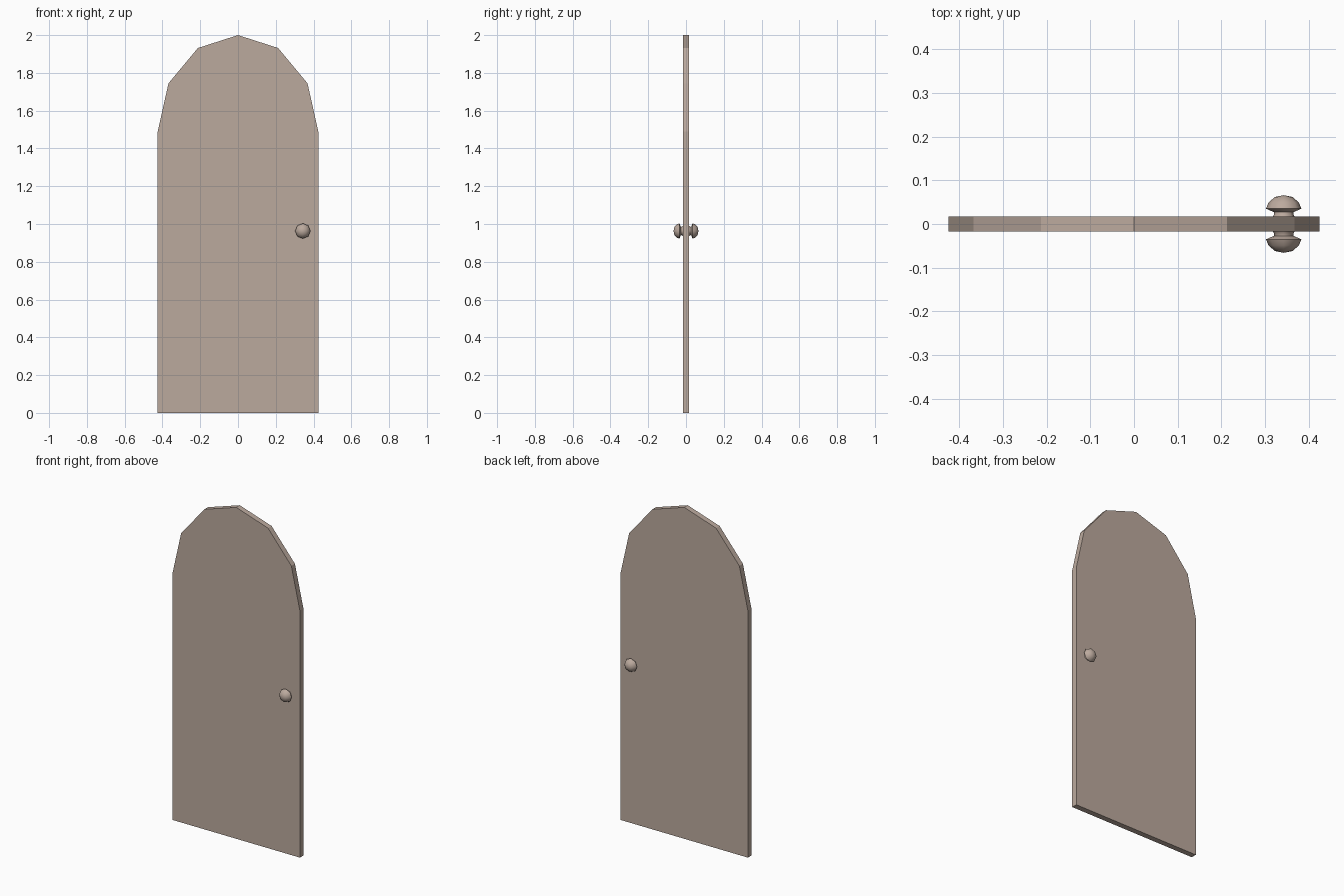
import bpy, bmesh, math
from mathutils import Vector

if "Cube" in bpy.data.objects:
    bpy.data.objects.remove(bpy.data.objects["Cube"])

mat = bpy.data.materials.new("pale_taupe")
mat.diffuse_color = (0.50, 0.40, 0.34, 1)
mat.use_nodes = True
mat.node_tree.nodes["Principled BSDF"].inputs["Base Color"].default_value = mat.diffuse_color


def make_object(name, bm):
    bmesh.ops.recalc_face_normals(bm, faces=bm.faces[:])
    mesh = bpy.data.meshes.new(name)
    bm.to_mesh(mesh)
    bm.free()
    mesh.materials.append(mat)
    obj = bpy.data.objects.new(name, mesh)
    bpy.context.collection.objects.link(obj)
    return obj


# Door slab: straight sides with a six-segment elliptical arch
HALF_W, SPRING, RISE, HALF_T = 0.425, 1.49, 0.51, 0.017
outline = [(-HALF_W, 0), (HALF_W, 0)]
for i in range(7):
    a = math.radians(30 * i)
    outline.append((HALF_W * math.cos(a), SPRING + RISE * math.sin(a)))
bm = bmesh.new()
face = bm.faces.new([bm.verts.new((x, -HALF_T, z)) for x, z in outline])
ext = bmesh.ops.extrude_face_region(bm, geom=[face])
bmesh.ops.translate(bm, vec=(0, 2 * HALF_T, 0),
                    verts=[g for g in ext["geom"] if isinstance(g, bmesh.types.BMVert)])
make_object("door_slab", bm)

# Knobs: eight-sided lathe of (radius, distance from door centre)
PROFILE = [(0.027, 0.015), (0.023, 0.020), (0.022, 0.027), (0.0405, 0.035),
           (0.035, 0.049), (0.020, 0.062), (0.0, 0.066)]


def make_knob(name, side):
    bm = bmesh.new()
    verts = [bm.verts.new((r, side * d, 0)) for r, d in PROFILE]
    edges = [bm.edges.new(p) for p in zip(verts, verts[1:])]
    bmesh.ops.spin(bm, geom=verts + edges, cent=(0, 0, 0), axis=(0, 1, 0),
                   angle=math.tau, steps=8, use_duplicate=False)
    bmesh.ops.remove_doubles(bm, verts=bm.verts[:], dist=0.0005)
    bmesh.ops.translate(bm, verts=bm.verts[:], vec=Vector((0.343, 0, 0.963)))
    obj = make_object(name, bm)
    bpy.ops.object.select_all(action='DESELECT')
    obj.select_set(True)
    bpy.context.view_layer.objects.active = obj
    bpy.ops.object.shade_smooth_by_angle(angle=math.radians(60))


make_knob("front_knob", -1)
make_knob("back_knob", 1)
